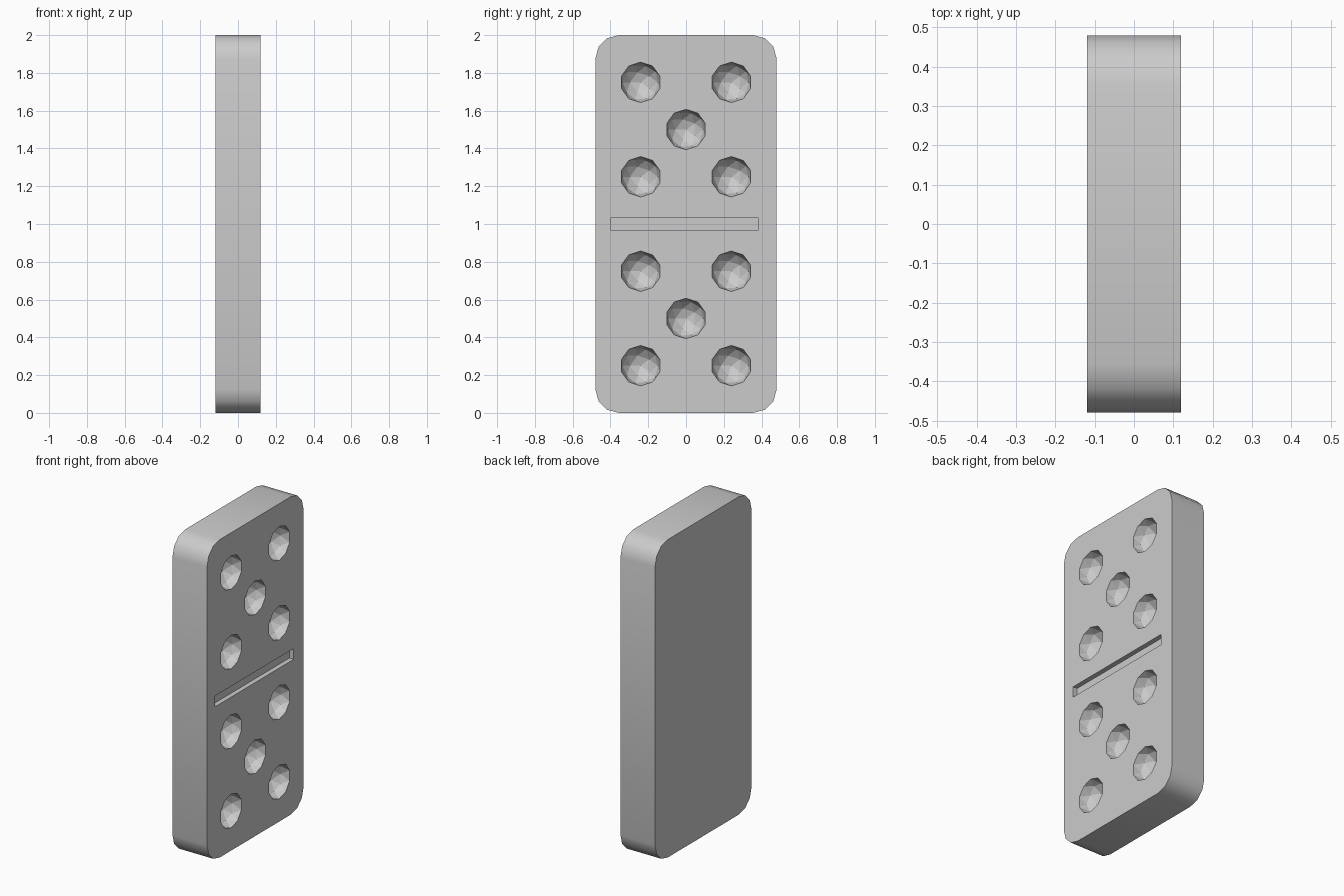
import bpy, bmesh, math
from mathutils import Matrix, Vector

if "Cube" in bpy.data.objects:
    bpy.data.objects.remove(bpy.data.objects["Cube"])

HX, HY, HEIGHT, R = 0.12, 0.48, 2.0, 0.125   # half thickness, half width, height, corner radius
PIP_R = 0.107


def make_object(name, bm):
    bmesh.ops.recalc_face_normals(bm, faces=bm.faces)
    mesh = bpy.data.meshes.new(name)
    bm.to_mesh(mesh)
    bm.free()
    obj = bpy.data.objects.new(name, mesh)
    bpy.context.collection.objects.link(obj)
    return obj


# Tile body: rounded rectangle pushed through its thickness
bm = bmesh.new()
outline = []
for i, (sy, sz) in enumerate([(1, 1), (-1, 1), (-1, -1), (1, -1)]):
    cy, cz = sy * (HY - R), HEIGHT / 2 + sz * (HEIGHT / 2 - R)
    for k in range(4):
        a = math.radians(90 * i + 30 * k)
        outline.append(bm.verts.new((-HX, cy + R * math.cos(a), cz + R * math.sin(a))))
back = bm.faces.new(outline)
ext = bmesh.ops.extrude_face_region(bm, geom=[back], use_keep_orig=True)
front_verts = [g for g in ext["geom"] if isinstance(g, bmesh.types.BMVert)]
bmesh.ops.translate(bm, verts=front_verts, vec=(2 * HX, 0, 0))
tile = make_object("domino_tile", bm)

# Cutter: ten faceted round pips and the dividing groove
bm = bmesh.new()
turn = Matrix.Rotation(math.radians(90), 4, 'Y') @ Matrix.Rotation(math.radians(90), 4, 'Z')
for base in (0, 1):
    for y, z in [(-0.24, 0.25), (0.24, 0.25), (0, 0.5), (-0.24, 0.75), (0.24, 0.75)]:
        bmesh.ops.create_icosphere(
            bm, subdivisions=2, radius=PIP_R,
            matrix=Matrix.Translation((HX, y, base + z)) @ turn)
bmesh.ops.create_cube(bm, size=1, matrix=Matrix.Translation((HX, -0.008, 1.0))
                      @ Matrix.Diagonal(Vector((0.06, 0.78, 0.068, 1))))
cutter = make_object("pip_and_groove_cutter", bm)
cutter.hide_render = True

# Carve the face and smooth only the rounded corners
mod = tile.modifiers.new("carve", 'BOOLEAN')
mod.operation = 'DIFFERENCE'
mod.solver = 'EXACT'
mod.object = cutter
bpy.context.view_layer.objects.active = tile
tile.select_set(True)
cutter.select_set(False)
bpy.ops.object.modifier_apply(modifier=mod.name)
bpy.data.objects.remove(cutter)
for p in tile.data.polygons:
    # corner and rim faces span the whole thickness
    xs = [tile.data.vertices[v].co.x for v in p.vertices]
    p.use_smooth = max(xs) - min(xs) > 1.9 * HX
for e in tile.data.edges:
    a, b = (tile.data.vertices[v].co for v in e.vertices)
    e.use_edge_sharp = abs(a.x - b.x) < 1e-4 and abs(abs(a.x) - HX) < 1e-4
